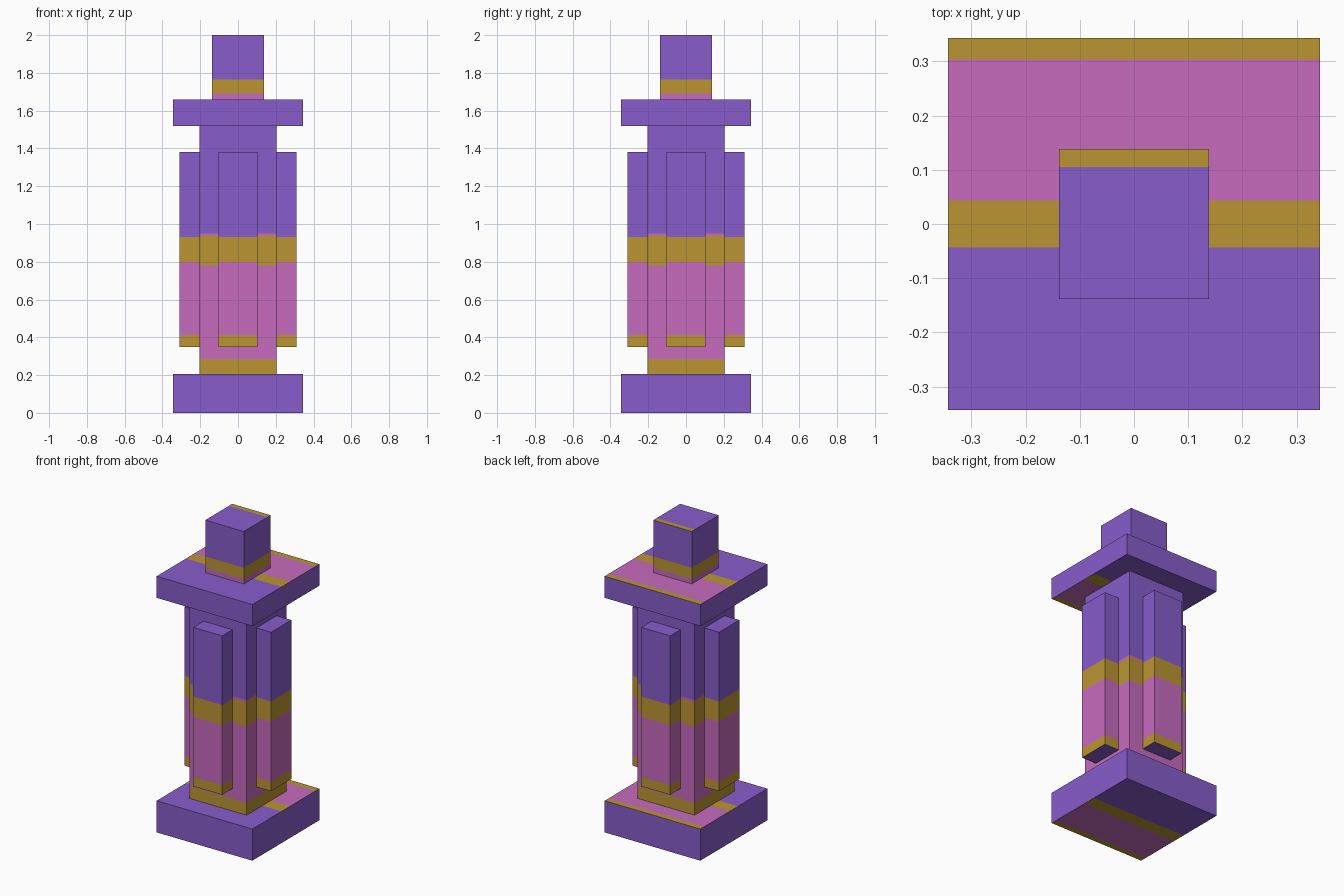
import bpy, bmesh
from mathutils import Vector, Matrix

if "Cube" in bpy.data.objects:
    bpy.data.objects.remove(bpy.data.objects["Cube"])


def material(name, rgb):
    m = bpy.data.materials.new(name)
    m.diffuse_color = (*rgb, 1)
    m.use_nodes = True
    m.node_tree.nodes["Principled BSDF"].inputs["Base Color"].default_value = m.diffuse_color
    return m


PURPLE, GOLD, PINK = 0, 1, 2
MATERIALS = [
    material("purple", (0.242, 0.107, 0.591)),
    material("gold", (0.491, 0.301, 0.032)),
    material("pink", (0.565, 0.147, 0.515)),
]


def band_colour(value, bands):
    """Colour of the band (low, high, colour) holding value, else purple."""
    for low, high, colour in bands:
        if low < value < high:
            return colour
    return PURPLE


def banded_box(name, low, high, side=(), top=(), bottom=(), turn=0):
    """Box with height bands on its sides and depth bands on its ends."""
    low, high = Vector(low), Vector(high)
    size = high - low
    bm = bmesh.new()
    bmesh.ops.create_cube(bm, size=1, matrix=Matrix.Translation((low + high) / 2)
                          @ Matrix.Diagonal((*size, 1)))
    # cut along every band edge that lies inside the box
    for axis, bands in ((2, side), (1, (*top, *bottom))):
        normal = Vector((0, 0, 0))
        normal[axis] = 1
        for cut in sorted({edge for band in bands for edge in band[:2]}):
            if low[axis] + 0.001 < cut < high[axis] - 0.001:
                bmesh.ops.bisect_plane(bm, geom=bm.verts[:] + bm.edges[:] + bm.faces[:],
                                       plane_co=normal * cut, plane_no=normal)
    bm.normal_update()
    for f in bm.faces:
        c = f.calc_center_median()
        if f.normal.z > 0.5:
            f.material_index = band_colour(c.y, top)
        elif f.normal.z < -0.5:
            f.material_index = band_colour(c.y, bottom)
        else:
            f.material_index = band_colour(c.z, side)
    bmesh.ops.rotate(bm, verts=bm.verts, matrix=Matrix.Rotation(turn, 3, 'Z'))
    mesh = bpy.data.meshes.new(name)
    bm.to_mesh(mesh)
    bm.free()
    for m in MATERIALS:
        mesh.materials.append(m)
    obj = bpy.data.objects.new(name, mesh)
    bpy.context.collection.objects.link(obj)
    return obj


# Square slabs: striped above, the same stripes reversed below
W = 0.343
slab_top = [(-0.043, 0.043, GOLD), (0.043, 0.303, PINK), (0.303, W, GOLD)]
slab_bottom = [(-b, -a, c) for a, b, c in slab_top]
for name, z0, z1 in (("base_slab", 0, 0.205), ("upper_slab", 1.52, 1.66)):
    banded_box(name, (-W, -W, z0), (W, W, z1), top=slab_top, bottom=slab_bottom)

# Central column
C = 0.205
banded_box("column", (-C, -C, 0.205), (C, C, 1.52),
           side=[(0.205, 0.285, GOLD), (0.285, 0.78, PINK),
                 (0.78, 0.938, GOLD), (0.938, 0.95, PINK)])

# One rib on each face of the column
for i, place in enumerate(("front", "right", "back", "left")):
    banded_box("rib_" + place, (-0.104, -0.31, 0.35), (0.104, -C, 1.38),
               side=[(0.35, 0.412, GOLD), (0.412, 0.80, PINK), (0.80, 0.932, GOLD)],
               turn=i * 1.5707963)

# Block on top
K = 0.138
banded_box("top_block", (-K, -K, 1.66), (K, K, 2),
           side=[(1.66, 1.692, PINK), (1.692, 1.765, GOLD)],
           top=[(0.105, K, GOLD)])
